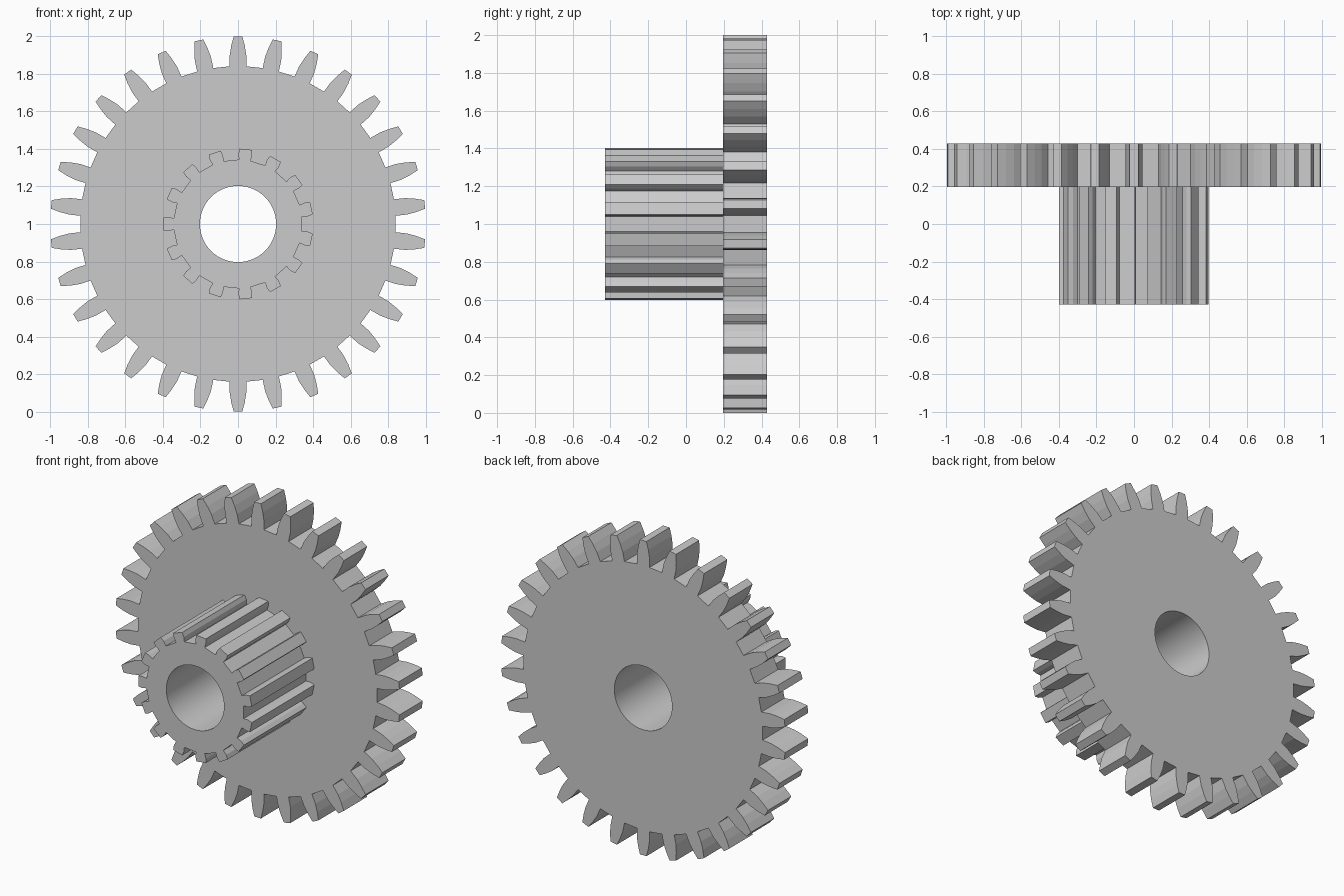
import bpy, bmesh
from math import sin, cos, pi, radians

if "Cube" in bpy.data.objects:
    bpy.data.objects.remove(bpy.data.objects["Cube"], do_unlink=True)

AXIS_Z = 1.0          # height of the shared axle
BORE = 0.203          # bore radius
SEGMENTS = 96         # bore smoothness

steel = bpy.data.materials.new("light_grey")
grey = (0.6, 0.6, 0.6, 1)
steel.diffuse_color = grey
steel.use_nodes = True
steel.node_tree.nodes["Principled BSDF"].inputs["Base Color"].default_value = grey


def gear_outline(teeth, flank, phase):
    """Repeat one tooth clockwise from the top; flank is (radius, half width) from root to tip."""
    tooth = [(r, -w) for r, w in flank] + [(r, w) for r, w in reversed(flank)]
    outline = []
    for i in range(teeth):
        a = phase + 2 * pi * i / teeth
        outline += [(r * sin(a) + w * cos(a), r * cos(a) - w * sin(a)) for r, w in tooth]
    return outline


def make_gear(name, outline, y_front, y_back):
    """Extrude a toothed outline with a round bore along y."""
    bm = bmesh.new()
    circle = [(BORE * cos(2 * pi * i / SEGMENTS), BORE * sin(2 * pi * i / SEGMENTS))
              for i in range(SEGMENTS)]
    caps = {y_front: [], y_back: []}
    for points, smooth in ((outline, False), (circle, True)):
        front, back = ([bm.verts.new((x, y, z + AXIS_Z)) for x, z in points]
                       for y in (y_front, y_back))
        for i in range(len(points)):
            j = (i + 1) % len(points)
            face = bm.faces.new((front[i], front[j], back[j], back[i]))
            face.smooth = smooth
            caps[y_front].append(bm.edges.get((front[i], front[j])))
            caps[y_back].append(bm.edges.get((back[i], back[j])))
    # Flat end faces around the bore
    for edges in caps.values():
        bmesh.ops.triangle_fill(bm, edges=edges, use_beauty=True, normal=(0, -1, 0))
    bmesh.ops.recalc_face_normals(bm, faces=bm.faces)
    mesh = bpy.data.meshes.new(name)
    bm.to_mesh(mesh)
    bm.free()
    mesh.materials.append(steel)
    obj = bpy.data.objects.new(name, mesh)
    bpy.context.collection.objects.link(obj)
    return obj


# Large thin wheel at the back
wheel_flank = [(0.84, 0.044), (0.9, 0.044), (0.95, 0.036), (1.0, 0.023)]
make_gear("large_gear", gear_outline(30, wheel_flank, 0), 0.197, 0.43)

# Long pinion at the front
pinion_flank = [(0.342, 0.031), (0.372, 0.037), (0.4, 0.033)]
make_gear("pinion", gear_outline(15, pinion_flank, radians(6)), -0.43, 0.197)
